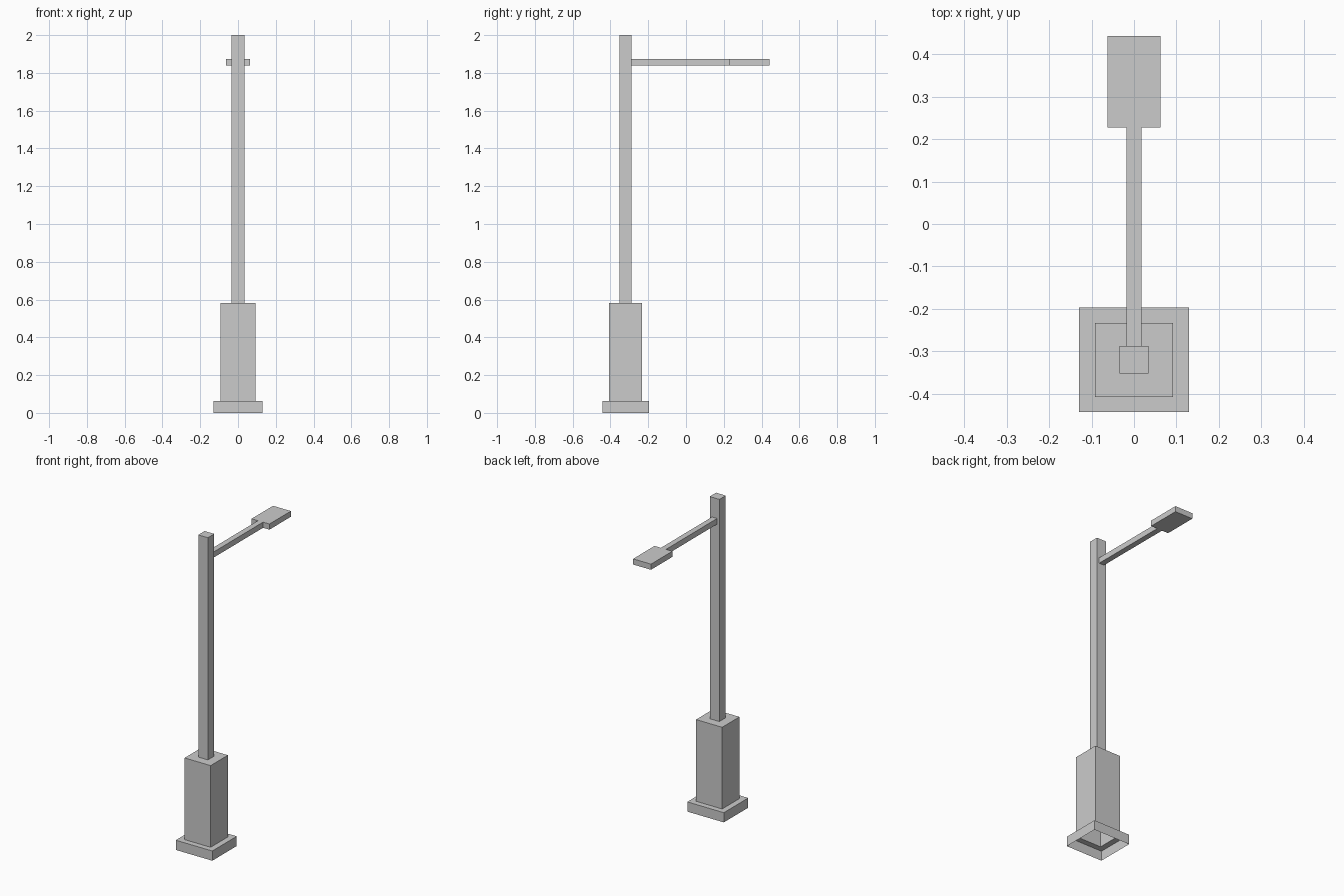
import bpy
import bmesh

if "Cube" in bpy.data.objects:
    bpy.data.objects.remove(bpy.data.objects["Cube"])


def make_object(name, bm):
    bmesh.ops.recalc_face_normals(bm, faces=bm.faces)
    mesh = bpy.data.meshes.new(name)
    bm.to_mesh(mesh)
    bm.free()
    obj = bpy.data.objects.new(name, mesh)
    bpy.context.collection.objects.link(obj)
    return obj


def stepped_post(name, y, levels):
    """Skin a stack of rectangles (half x, half y, z); open bottom, capped top."""
    bm = bmesh.new()
    signs = ((-1, -1), (1, -1), (1, 1), (-1, 1))
    rings = [[bm.verts.new((sx * hx, y + sy * hy, z)) for sx, sy in signs]
             for hx, hy, z in levels]
    for low, high in zip(rings, rings[1:]):
        for i in range(4):
            j = (i + 1) % 4
            bm.faces.new((low[i], low[j], high[j], high[i]))
    bm.faces.new(rings[-1])
    return make_object(name, bm)


def flat_plate(name, half_outline, z0, z1):
    """Mirror a half outline in x and extrude it upwards."""
    bm = bmesh.new()
    outline = half_outline + [(-x, y) for x, y in reversed(half_outline)]
    face = bm.faces.new([bm.verts.new((x, y, z0)) for x, y in outline])
    top = bmesh.ops.extrude_face_region(bm, geom=[face], use_keep_orig=True)
    verts = [v for v in top["geom"] if isinstance(v, bmesh.types.BMVert)]
    bmesh.ops.translate(bm, verts=verts, vec=(0, 0, z1 - z0))
    return make_object(name, bm)


# Hollow foot, pedestal and pole as one continuous stepped shell
foot, pedestal, pole = (0.129, 0.123), (0.092, 0.087), (0.034, 0.032)
stepped_post("post", -0.32, [
    (*foot, 0.0), (*foot, 0.062),
    (*pedestal, 0.062), (*pedestal, 0.583),
    (*pole, 0.583), (*pole, 2.0),
])

# Thin arm widening into the flat lamp head
flat_plate("arm_and_lamp_head", [
    (0.018, -0.288), (0.018, 0.227), (0.063, 0.227), (0.063, 0.443),
], 1.838, 1.874)
